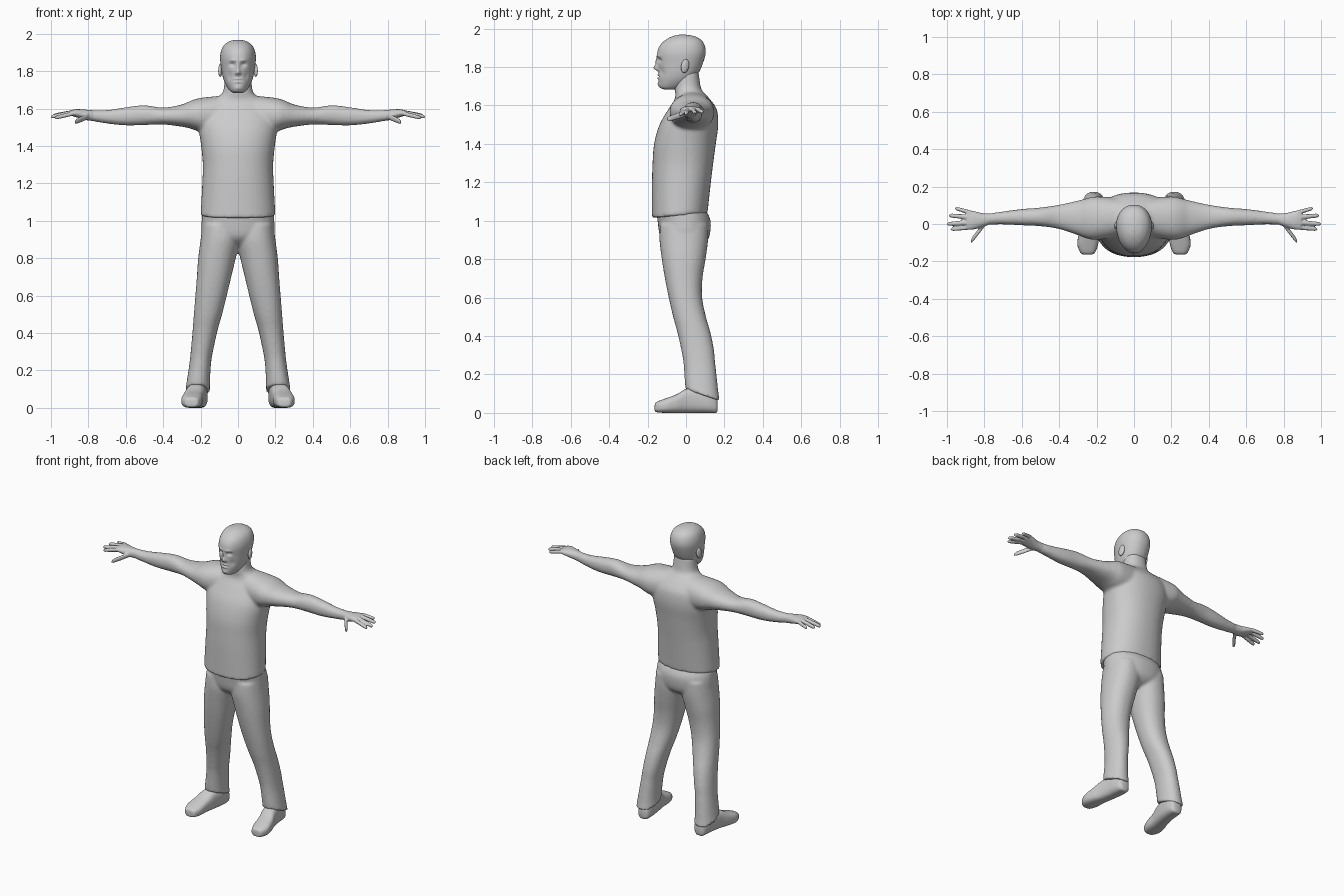
import bpy, bmesh, math
from mathutils import Vector, Matrix

grey = bpy.data.materials.new("plain_grey")
grey.diffuse_color = (0.6, 0.6, 0.6, 1)


def smooth_sections(sections, steps):
    """Catmull-Rom interpolation between the given cross-sections."""
    out = []
    for i in range(len(sections) - 1):
        p0, p1 = sections[max(i - 1, 0)], sections[i]
        p2, p3 = sections[i + 1], sections[min(i + 2, len(sections) - 1)]
        for k in range(steps):
            u = k / steps
            out.append([0.5 * (2 * b + (c - a) * u + (2 * a - 5 * b + 4 * c - d) * u * u
                               + (3 * b - a - 3 * c + d) * u ** 3)
                        for a, b, c, d in zip(p0, p1, p2, p3)])
    return out + [list(sections[-1])]


def loft(bm, axis, sections, side=1, n=32, steps=4, power=2.2):
    """Sections are (position on axis, min a, max a, min b, max b)."""
    rings = []
    for t, a0, a1, b0, b1 in smooth_sections(sections, steps):
        ring = []
        for i in range(n):
            c, s = math.cos(2 * math.pi * i / n), math.sin(2 * math.pi * i / n)
            a = (a0 + a1) / 2 + (a1 - a0) / 2 * math.copysign(abs(c) ** (2 / power), c)
            b = (b0 + b1) / 2 + (b1 - b0) / 2 * math.copysign(abs(s) ** (2 / power), s)
            co = {"X": (t, a, b), "Y": (a, t, b), "Z": (a, b, t)}[axis]
            ring.append(bm.verts.new((co[0] * side, co[1], co[2])))
        rings.append(ring)
    for r, q in zip(rings, rings[1:]):
        for i in range(n):
            j = (i + 1) % n
            bm.faces.new((r[i], r[j], q[j], q[i]))
    bm.faces.new(rings[0])
    bm.faces.new(rings[-1])


def centred(rows):
    """Turn (z, half width, front, back) rows into loft sections."""
    return [(z, -w, w, f, b) for z, w, f, b in rows]


def finish(name, bm, voxel=0, smooth=4):
    bmesh.ops.recalc_face_normals(bm, faces=bm.faces)
    me = bpy.data.meshes.new(name)
    bm.to_mesh(me)
    bm.free()
    me.materials.append(grey)
    ob = bpy.data.objects.new(name, me)
    bpy.context.collection.objects.link(ob)
    me.polygons.foreach_set("use_smooth", [True] * len(me.polygons))
    if voxel:  # fuse overlapping volumes into one skin
        rm = ob.modifiers.new("fuse", "REMESH")
        rm.mode, rm.voxel_size, rm.use_smooth_shade = "VOXEL", voxel, True
        sm = ob.modifiers.new("relax", "SMOOTH")
        sm.factor, sm.iterations = 0.5, smooth
    return ob


# Shirt, neck and arms
bm = bmesh.new()
loft(bm, "Z", centred([
    (1.03, .2, -.177, .112), (1.2, .191, -.177, .13), (1.3, .188, -.174, .142),
    (1.4, .197, -.166, .155), (1.5, .21, -.138, .168), (1.58, .2, -.092, .16),
    (1.63, .165, -.06, .127), (1.66, .115, -.055, .1), (1.69, .08, -.06, .078),
    (1.78, .07, -.055, .065)]), n=48)
for v in bm.verts:  # hem rises toward the back
    v.co.z += 0.09 * v.co.y * max(0, 1 - (v.co.z - 1.03) / 0.3)
for side in (1, -1):
    loft(bm, "X", [
        (.08, -.07, .14, 1.45, 1.67), (.2, -.085, .147, 1.475, 1.657),
        (.25, -.078, .138, 1.492, 1.643), (.3, -.06, .125, 1.503, 1.622),
        (.4, -.027, .103, 1.515, 1.605), (.5, -.012, .088, 1.512, 1.618),
        (.6, -.007, .08, 1.51, 1.607), (.7, -.002, .067, 1.52, 1.592),
        (.79, -.004, .054, 1.535, 1.592)], side)
finish("shirt_and_arms", bm, .01)

# Trousers
bm = bmesh.new()
loft(bm, "Z", centred([
    (.855, .04, -.05, .05), (.88, .12, -.1, .095), (.92, .19, -.135, .122),
    (1.0, .194, -.148, .128), (1.06, .188, -.155, .1)]), n=48)
for side in (1, -1):
    start = len(bm.verts)
    loft(bm, "Z", [
        (.095, .148, .282, -.002, .176), (.14, .15, .274, -.006, .167),
        (.25, .143, .258, -.012, .153), (.33, .128, .25, -.025, .145),
        (.42, .108, .242, -.045, .127), (.5, .085, .236, -.067, .104),
        (.6, .06, .228, -.09, .084), (.7, .036, .22, -.11, .086),
        (.8, .012, .213, -.126, .102), (.9, -.01, .2, -.138, .115),
        (.98, .0, .19, -.135, .115)], side)
    bm.verts.ensure_lookup_table()
    for v in bm.verts[start:]:  # cuffs drop toward the heel
        v.co.z -= 0.35 * (v.co.y - 0.08) * max(0, 1 - (v.co.z - .095) / .12)
finish("trousers", bm, .009)

# Hands with fingers spread
for side, label in ((1, "left"), (-1, "right")):
    bm = bmesh.new()
    loft(bm, "X", [
        (.76, .002, .056, 1.532, 1.59), (.81, -.016, .058, 1.538, 1.594),
        (.86, -.03, .07, 1.552, 1.597), (.895, -.03, .074, 1.564, 1.591)], side, n=24)
    fingers = [((.875, .062, 1.58), (.957, .084, 1.566), .0105),
               ((.88, .036, 1.581), (.99, .046, 1.562), .0115),
               ((.88, .008, 1.58), (1.0, .0, 1.556), .0115),
               ((.875, -.018, 1.576), (.98, -.028, 1.55), .011),
               ((.8, .0, 1.56), (.872, -.094, 1.528), .015)]
    for p, q, r in fingers:
        p, q = Vector(p), Vector(q)
        rows = []
        for u, k in ((0, 1.1), (.5, 1.05), (.85, .95), (.96, .7), (1, .3)):
            c = p.lerp(q, u)
            rows.append((c.x, c.y - r * k, c.y + r * k, c.z - r * k, c.z + r * k))
        loft(bm, "X", rows, side, n=16)
    finish(label + "_hand", bm, .005, 2)

# Shoes
for side, label in ((1, "left"), (-1, "right")):
    bm = bmesh.new()
    loft(bm, "Y", [
        (-.163, .23, .265, .015, .04), (-.155, .21, .285, .004, .056),
        (-.11, .192, .303, 0, .074), (-.05, .186, .294, 0, .096),
        (.0, .176, .278, 0, .125), (.06, .166, .266, 0, .132),
        (.12, .162, .258, 0, .12), (.155, .172, .246, .0, .09),
        (.165, .19, .23, .012, .06)], side, power=2.8)
    finish(label + "_shoe", bm)

# Head, sculpted with soft bumps: x, z, width, height, push along y
bm = bmesh.new()
loft(bm, "Z", centred([
    (1.683, .025, -.115, -.06), (1.695, .046, -.137, -.02), (1.73, .07, -.143, .035),
    (1.77, .084, -.143, .066), (1.82, .092, -.146, .088), (1.87, .097, -.15, .102),
    (1.91, .091, -.137, .098), (1.94, .075, -.108, .08), (1.96, .046, -.07, .045),
    (1.968, .012, -.035, .0)]), n=80, steps=9)
bumps = [(0, 1.795, .012, .014, -.024), (0, 1.825, .009, .022, -.012),
         (.014, 1.788, .007, .007, -.008), (.034, 1.836, .016, .01, .015),
         (.03, 1.858, .02, .007, -.006), (.035, 1.834, .009, .005, -.004),
         (0, 1.758, .022, .005, -.006), (0, 1.75, .022, .003, .006),
         (0, 1.742, .018, .005, -.006), (0, 1.71, .02, .012, -.006),
         (.05, 1.775, .012, .02, .006)]
for v in bm.verts:
    x, y, z = v.co
    if y < 0:
        for bx, bz, w, h, d in bumps:
            g = math.exp(-((abs(x) - bx) / w) ** 2 - ((z - bz) / h) ** 2)
            v.co.y += d * g * min(1, -y / .08)
        v.co.x *= 1 - 0.12 * min(1, -y / .12)
finish("head", bm)

# Ears
for side, label in ((1, "left"), (-1, "right")):
    bm = bmesh.new()
    place = (Matrix.Translation((.094 * side, -.005, 1.805))
             @ Matrix.Rotation(.25 * side, 4, "Z") @ Matrix.Rotation(-.2, 4, "X")
             @ Matrix.Diagonal((.011, .021, .036, 1)))
    bmesh.ops.create_uvsphere(bm, u_segments=20, v_segments=14, radius=1, matrix=place)
    finish(label + "_ear", bm)
